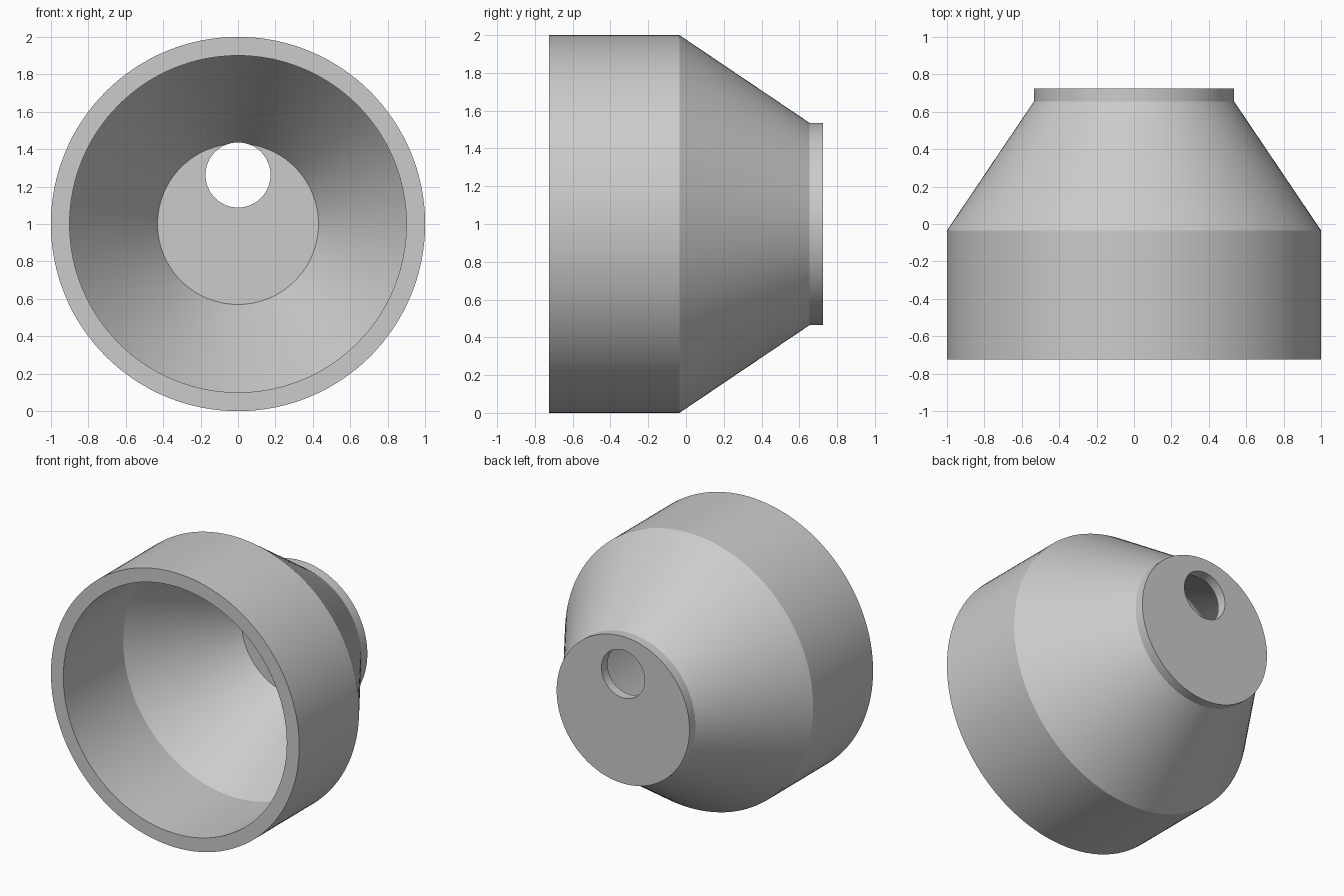
import bpy, bmesh, math
from mathutils import Matrix, Vector

cube = bpy.data.objects.get("Cube")
if cube:
    bpy.data.objects.remove(cube, do_unlink=True)

SIDES = 128
CENTRE_Z = 1.0

# Single flat grey
grey = bpy.data.materials.new("light_grey")
grey.use_nodes = True
colour = (0.6, 0.6, 0.6, 1)
grey.diffuse_color = colour
grey.node_tree.nodes["Principled BSDF"].inputs["Base Color"].default_value = colour


def make_object(name, bm):
    bmesh.ops.recalc_face_normals(bm, faces=bm.faces)
    mesh = bpy.data.meshes.new(name)
    bm.to_mesh(mesh)
    bm.free()
    obj = bpy.data.objects.new(name, mesh)
    bpy.context.collection.objects.link(obj)
    mesh.materials.append(grey)
    return obj


# Hollow cup: profile of (radius, y) from inner floor, round the rim, to the back
profile = [(0.43, 0.655), (0.9, -0.035), (0.9, -0.724),
           (1.0, -0.724), (1.0, -0.035), (0.535, 0.655), (0.535, 0.724)]
bm = bmesh.new()
verts = [bm.verts.new((r, y, CENTRE_Z)) for r, y in profile]
edges = [bm.edges.new(pair) for pair in zip(verts, verts[1:])]
bmesh.ops.spin(bm, geom=verts + edges, cent=(0, 0, CENTRE_Z), axis=(0, 1, 0),
               angle=math.tau, steps=SIDES)
bmesh.ops.remove_doubles(bm, verts=bm.verts, dist=0.0005)
# Cap the inner floor and the back plate
bmesh.ops.holes_fill(bm, edges=[e for e in bm.edges if e.is_boundary], sides=0)
cup = make_object("conical_cup", bm)

# Off-centre round hole through the back plate
bm = bmesh.new()
place = Matrix.Translation(Vector((0, 0.69, 1.262))) @ Matrix.Rotation(math.pi / 2, 4, "X")
bmesh.ops.create_cone(bm, cap_ends=True, segments=64, radius1=0.174, radius2=0.174,
                      depth=0.2, matrix=place)
cutter = make_object("hole_cutter", bm)
cutter.hide_render = True

bpy.ops.object.select_all(action="DESELECT")
cup.select_set(True)
bpy.context.view_layer.objects.active = cup
cut = cup.modifiers.new("hole", "BOOLEAN")
cut.operation = "DIFFERENCE"
cut.solver = "EXACT"
cut.object = cutter
bpy.ops.object.modifier_apply(modifier=cut.name)
bpy.data.objects.remove(cutter, do_unlink=True)

bpy.ops.object.shade_smooth_by_angle(angle=math.radians(30))
